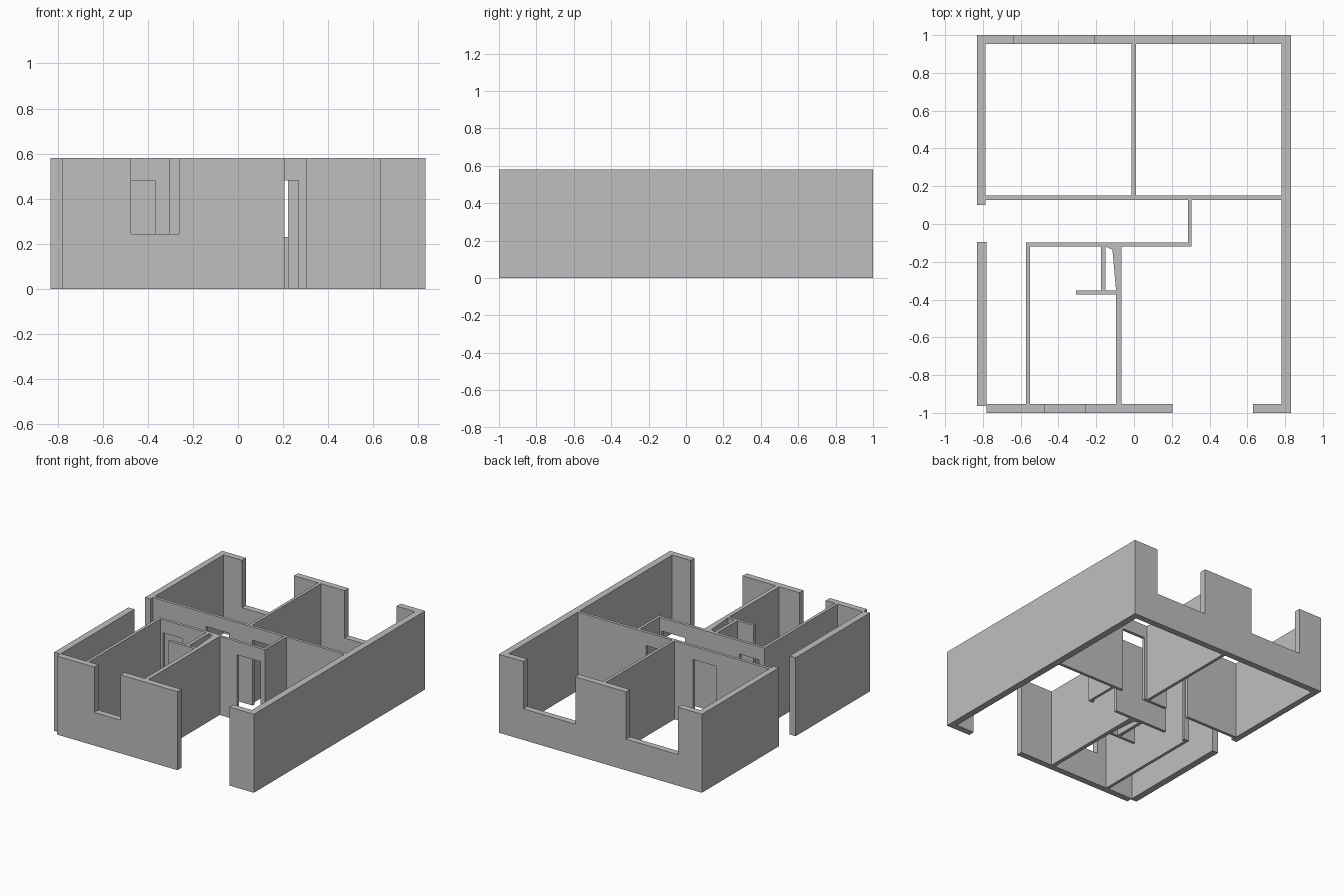
import bpy
import bmesh
from mathutils import Vector

cube = bpy.data.objects.get("Cube")
if cube:
    bpy.data.objects.remove(cube, do_unlink=True)

WALL_TOP = 0.58
DOOR_TOP = 0.482

plaster = bpy.data.materials.new("grey_plaster")
plaster.use_nodes = True
GREY = (0.52, 0.52, 0.52, 1)
plaster.diffuse_color = GREY
plaster.node_tree.nodes["Principled BSDF"].inputs["Base Color"].default_value = GREY


def extrude_outline(name, points, direction):
    """Extrude one flat outline into a solid with flat faces."""
    bm = bmesh.new()
    face = bm.faces.new([bm.verts.new(p) for p in points])
    result = bmesh.ops.extrude_face_region(bm, geom=[face], use_keep_orig=True)
    moved = [g for g in result["geom"] if isinstance(g, bmesh.types.BMVert)]
    bmesh.ops.translate(bm, verts=moved, vec=Vector(direction))
    bmesh.ops.recalc_face_normals(bm, faces=bm.faces)
    mesh = bpy.data.meshes.new(name)
    bm.to_mesh(mesh)
    bm.free()
    mesh.materials.append(plaster)
    obj = bpy.data.objects.new(name, mesh)
    bpy.context.collection.objects.link(obj)
    return obj


def wall(name, x0, x1, y0, y1, doors=(), windows=(), sill=0.0):
    """Upright wall; doors notch the bottom edge, windows notch the top edge."""
    along_x = (x1 - x0) > (y1 - y0)
    start, end = (x0, x1) if along_x else (y0, y1)
    profile = [(start, 0)]
    for a, b in doors:
        profile += [(a, 0), (a, DOOR_TOP), (b, DOOR_TOP), (b, 0)]
    profile += [(end, 0), (end, WALL_TOP)]
    for a, b in reversed(windows):
        profile += [(b, WALL_TOP), (b, sill), (a, sill), (a, WALL_TOP)]
    profile.append((start, WALL_TOP))
    if along_x:
        return extrude_outline(name, [(s, y0, z) for s, z in profile], (0, y1 - y0, 0))
    return extrude_outline(name, [(x0, s, z) for s, z in profile], (x1 - x0, 0, 0))


# Outer walls
wall("left_outer_wall", 0.78, 0.83, -1, 1)
wall("right_outer_wall_back", -0.83, -0.785, 0.10, 1)
wall("right_outer_wall_front", -0.83, -0.78, -0.963, -0.095)
wall("back_outer_wall", -0.785, 0.78, 0.953, 1,
     windows=[(-0.635, -0.21), (0.205, 0.63)], sill=0.23)
wall("front_outer_wall", -0.78, 0.205, -1, -0.953,
     windows=[(-0.475, -0.26)], sill=0.245)
wall("front_outer_wall_return", 0.63, 0.78, -1, -0.953)

# Back rooms
wall("back_rooms_wall", -0.785, 0.78, 0.128, 0.15,
     doors=[(-0.352, -0.162), (0.03, 0.222)])
wall("back_rooms_divider", -0.012, 0.01, 0.15, 0.953)

# Corridor
wall("corridor_wall", -0.573, 0.305, -0.12, -0.098,
     doors=[(-0.53, -0.368), (0.075, 0.268)])
wall("corridor_end_wall", 0.285, 0.305, -0.098, 0.128)

# Front room and its small closet
wall("front_room_right_wall", -0.573, -0.551, -0.953, -0.12)
wall("front_room_left_wall", -0.095, -0.065, -0.953, -0.12)
wall("closet_side_wall", -0.174, -0.15, -0.353, -0.12)
wall("closet_front_wall", -0.306, -0.095, -0.374, -0.353)
extrude_outline("closet_slanted_lining",
                [(-0.15, -0.12, 0), (-0.114, -0.136, 0),
                 (-0.095, -0.353, 0), (-0.095, -0.12, 0)],
                (0, 0, WALL_TOP))
